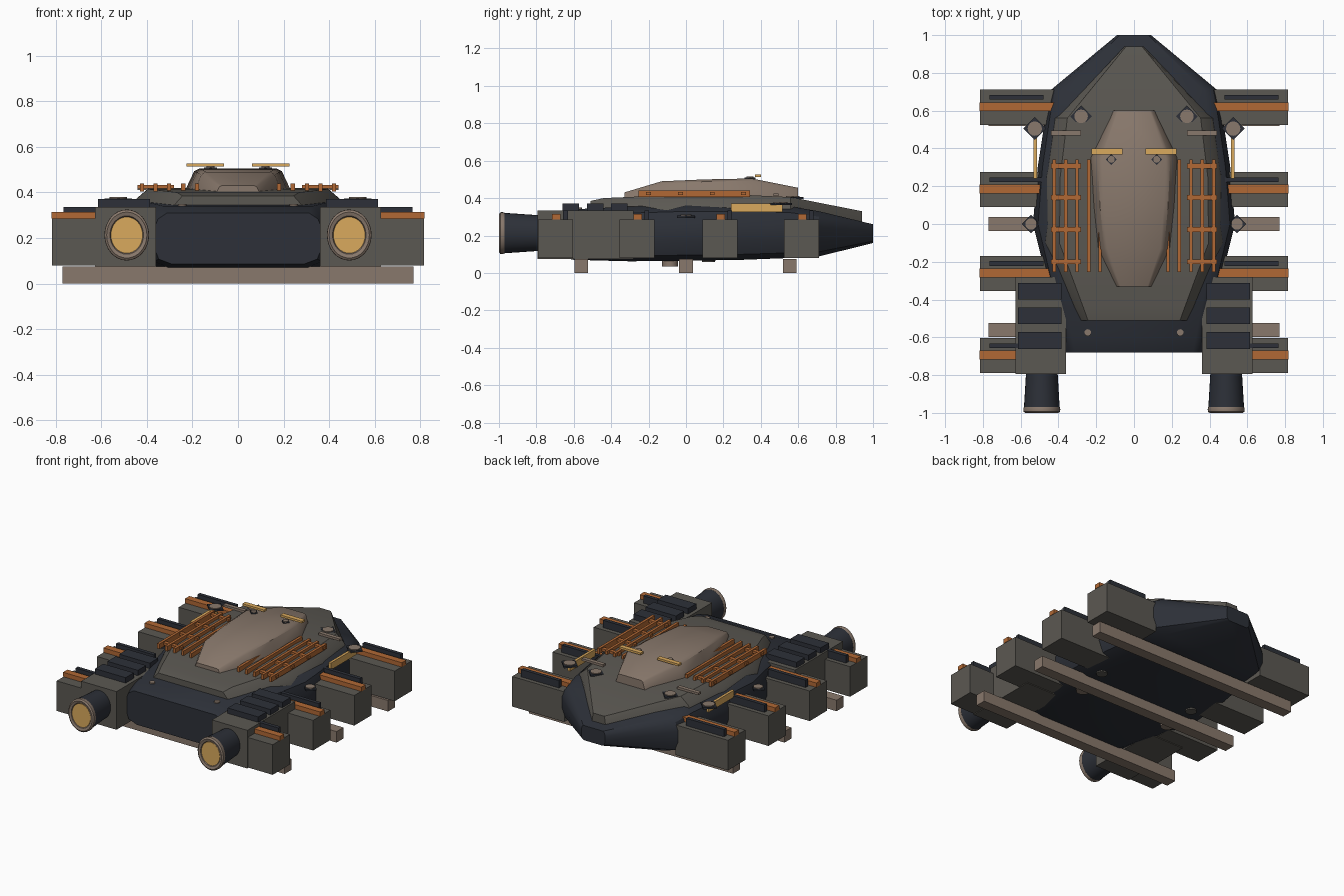
import bpy, bmesh, math
from mathutils import Matrix, Vector

if "Cube" in bpy.data.objects:
    bpy.data.objects.remove(bpy.data.objects["Cube"])


def mat(name, c):
    m = bpy.data.materials.new(name)
    m.diffuse_color = (*c, 1)
    m.use_nodes = True
    m.node_tree.nodes["Principled BSDF"].inputs["Base Color"].default_value = m.diffuse_color
    return m


NAVY = mat("navy", (0.026, 0.030, 0.040))
GREY = mat("warm_grey", (0.105, 0.098, 0.085))
BROWN = mat("brown", (0.25, 0.19, 0.15))
ORANGE = mat("orange", (0.44, 0.14, 0.035))
GOLD = mat("gold", (0.70, 0.40, 0.11))


def finish(name, bm, m, smooth=None):
    bmesh.ops.recalc_face_normals(bm, faces=bm.faces)
    me = bpy.data.meshes.new(name)
    bm.to_mesh(me)
    bm.free()
    ob = bpy.data.objects.new(name, me)
    bpy.context.collection.objects.link(ob)
    me.materials.append(m)
    if smooth:
        bpy.ops.object.select_all(action='DESELECT')
        ob.select_set(True)
        bpy.context.view_layer.objects.active = ob
        bpy.ops.object.shade_smooth_by_angle(angle=math.radians(smooth))
    return ob


def box(name, x, y, z, m):
    """Box from (min, max) ranges."""
    bm = bmesh.new()
    c = Vector([(r[0] + r[1]) / 2 for r in (x, y, z)])
    s = [abs(r[1] - r[0]) for r in (x, y, z)]
    bmesh.ops.create_cube(bm, size=1, matrix=Matrix.Translation(c) @ Matrix.Diagonal((*s, 1)))
    return finish(name, bm, m)


def disc(name, x, y, z, r, h, m, n=16):
    bm = bmesh.new()
    bmesh.ops.create_cone(bm, cap_ends=True, segments=n, radius1=r, radius2=r, depth=h,
                          matrix=Matrix.Translation((x, y, z)))
    return finish(name, bm, m, 35)


def skin(name, rings, m, smooth):
    bm = bmesh.new()
    vs = [[bm.verts.new(p) for p in ring] for ring in rings]
    n = len(vs[0])
    for a, b in zip(vs, vs[1:]):
        for i in range(n):
            bm.faces.new((a[i], a[(i + 1) % n], b[(i + 1) % n], b[i]))
    bm.faces.new(vs[0])
    bm.faces.new(vs[-1])
    return finish(name, bm, m, smooth)


def loft(name, half, sections, m, smooth=35):
    """half: right-side profile (width fraction, height fraction), bottom to top."""
    prof = half + [(-u, v) for u, v in reversed(half)]
    skin(name, [[(u * w, y, z0 + v * (z1 - z0)) for u, v in prof]
                for y, w, z0, z1 in sections], m, smooth)


# Hull, deck and canopy
loft("hull", [(0.78, 0), (0.94, 0.1), (1, 0.35), (1, 0.65), (0.95, 0.88), (0.84, 1)],
     [(-0.68, 0.37, 0.085, 0.31), (-0.60, 0.39, 0.07, 0.34), (-0.3, 0.46, 0.062, 0.355),
      (0, 0.535, 0.065, 0.365), (0.3, 0.51, 0.07, 0.365), (0.56, 0.47, 0.08, 0.355),
      (0.71, 0.44, 0.088, 0.33), (1.0, 0.09, 0.16, 0.26)], NAVY)
loft("deck", [(1, 0), (0.97, 0.35), (0.84, 1)],
     [(-0.51, 0.29, 0.32, 0.385), (-0.44, 0.32, 0.335, 0.40), (-0.1, 0.47, 0.335, 0.415),
      (0.25, 0.465, 0.34, 0.42), (0.56, 0.42, 0.335, 0.405), (0.94, 0.05, 0.27, 0.33)], GREY)
loft("canopy", [(1, 0), (0.97, 0.3), (0.82, 0.9), (0.72, 1)],
     [(-0.33, 0.10, 0.38, 0.43), (-0.13, 0.195, 0.38, 0.49), (0.1, 0.22, 0.38, 0.50),
      (0.35, 0.235, 0.38, 0.505), (0.60, 0.115, 0.36, 0.455)], BROWN)

# Belly cross beams
for i, y in enumerate((-0.56, 0, 0.555)):
    box(f"belly_beam_{i}", (-0.77, 0.77), (y - 0.037, y + 0.037), (0, 0.075), BROWN)

for s, side in ((-1, "left"), (1, "right")):
    def sbox(name, x, y, z, m):
        return box(f"{side}_{name}", (s * x[0], s * x[1]), y, z, m)

    def sdisc(name, x, *a):
        return disc(f"{side}_{name}", s * x, *a)

    # Side pods with orange rail and dark strip
    for i, y in enumerate((-0.697, -0.262, 0.182, 0.618)):
        sbox(f"pod_{i}", (0.42, 0.815), (y - 0.093, y + 0.093), (0.08, 0.285), GREY)
        sbox(f"pod_rail_{i}", (0.41, 0.818), (y - 0.02, y + 0.026), (0.285, 0.315), ORANGE)
        sbox(f"pod_strip_{i}", (0.48, 0.765), (y + 0.04, y + 0.065), (0.28, 0.335), NAVY)

    # Engine housing with cooling plates
    sbox("engine_housing", (0.36, 0.627), (-0.795, -0.28), (0.075, 0.335), GREY)
    for i, y in enumerate((-0.617, -0.485, -0.357)):
        sbox(f"cooling_plate_{i}", (0.385, 0.615), (y - 0.044, y + 0.044), (0.33, 0.372), NAVY)

    # Flared elliptical engine nozzle, rim and glow
    def oval(y, k, cx=s * 0.488, n=32):
        return [(cx + 0.098 * k * math.cos(t), y, 0.213 + 0.112 * k * math.sin(t))
                for t in (2 * math.pi * j / n for j in range(n))]
    skin(f"{side}_nozzle", [oval(-0.75, 0.85), oval(-0.80, 0.86), oval(-0.98, 0.97)], NAVY, 35)
    skin(f"{side}_nozzle_rim", [oval(-0.97, 0.97), oval(-0.98, 1), oval(-0.993, 0.99),
                                oval(-1.0, 0.9), oval(-0.995, 0.75), oval(-0.985, 0.7)], BROWN, 40)
    skin(f"{side}_nozzle_glow", [oval(-0.98, 0.71), oval(-0.992, 0.71)], GOLD, 35)

    # Orange roof rack
    for i, x in enumerate((0.18, 0.24, 0.302, 0.362, 0.422)):
        sbox(f"rack_rail_{i}", (x - 0.009, x + 0.009), (-0.255, 0.342), (0.405, 0.44), ORANGE)
    for i, y in enumerate((-0.2, -0.03, 0.14, 0.307)):
        sbox(f"rack_bar_{i}", (0.28, 0.44), (y - 0.013, y + 0.013), (0.417, 0.433), ORANGE)
    sbox("deck_bar", (0.28, 0.44), (0.468, 0.495), (0.41, 0.425), BROWN)

    # Gold trim on canopy and flank
    sbox("canopy_bar", (0.062, 0.225), (0.368, 0.4), (0.513, 0.527), GOLD)
    sbox("flank_panel", (0.514, 0.532), (0.24, 0.515), (0.325, 0.372), GOLD)

    # Round fittings on diamond bases
    for nm, x, y, z, r in (("flank_cap", 0.525, 0.505, 0.368, 0.038), ("deck_cap", 0.28, 0.57, 0.40, 0.036),
                           ("side_cap", 0.545, 0.0, 0.30, 0.03), ("canopy_cap", 0.12, 0.342, 0.504, 0.018)):
        sdisc(nm + "_base", x, y, z, r * 1.6, 0.012, NAVY, 4)
        sdisc(nm, x, y, z + 0.003, r, 0.016, BROWN)
    sdisc("tail_stud", 0.245, -0.575, 0.342, 0.018, 0.014, BROWN)

    # Belly pads
    sdisc("belly_pad_rear", 0.34, -0.085, 0.055, 0.042, 0.04, BROWN)
    sdisc("belly_pad_front", 0.36, 0.12, 0.066, 0.035, 0.015, GREY)
